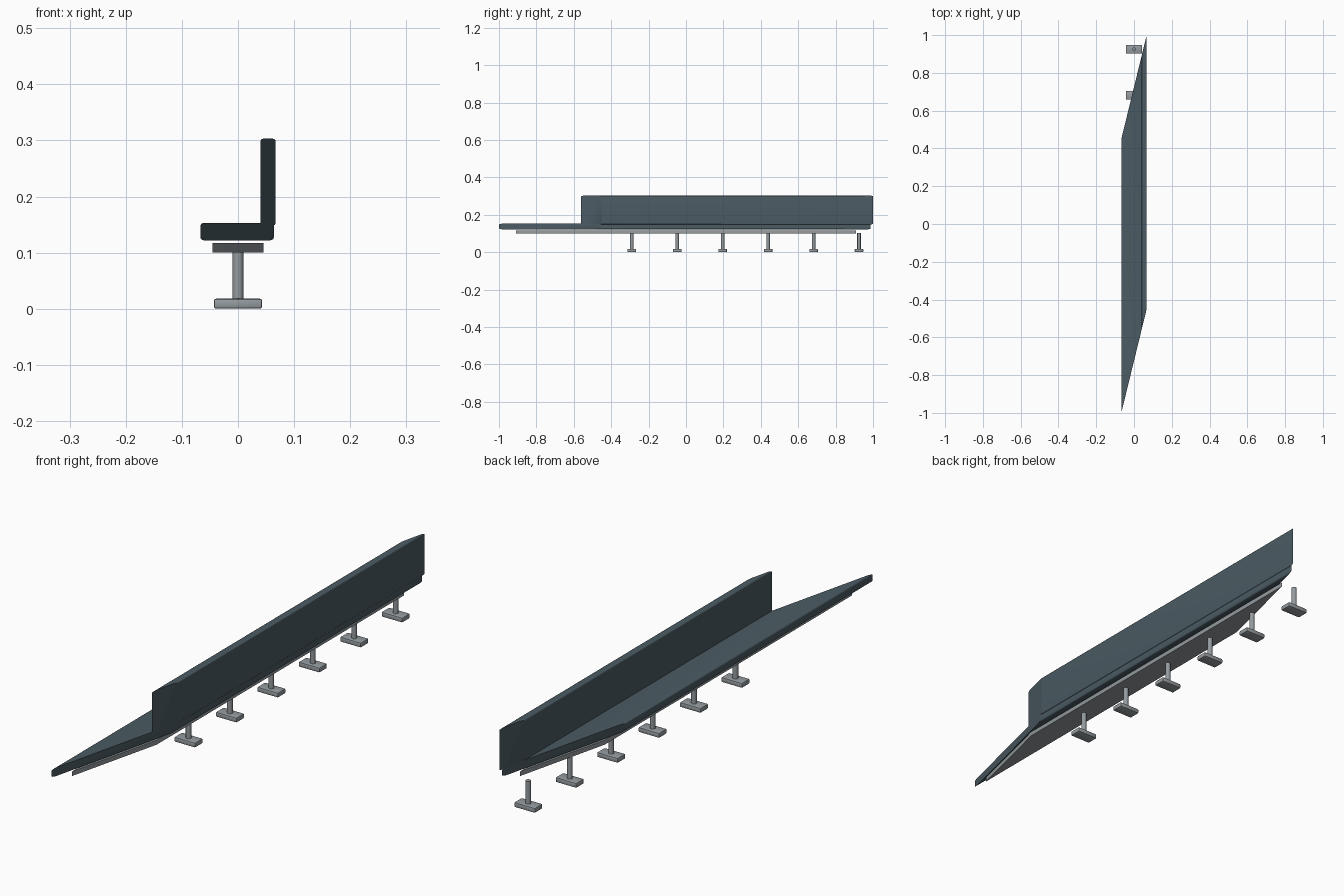
import bpy, bmesh

if "Cube" in bpy.data.objects:
    bpy.data.objects.remove(bpy.data.objects["Cube"])

SHEAR = 4.1  # end cut: y shift per unit of x


def material(name, color):
    m = bpy.data.materials.new(name)
    m.diffuse_color = (*color, 1)
    m.use_nodes = True
    m.node_tree.nodes["Principled BSDF"].inputs["Base Color"].default_value = m.diffuse_color
    return m


upholstery = material("slate_upholstery", (0.07, 0.105, 0.125))
metal = material("grey_metal", (0.30, 0.33, 0.35))


def finish(name, bm, mat):
    bmesh.ops.recalc_face_normals(bm, faces=bm.faces)
    me = bpy.data.meshes.new(name)
    bm.to_mesh(me)
    bm.free()
    ob = bpy.data.objects.new(name, me)
    bpy.context.collection.objects.link(ob)
    me.materials.append(mat)
    bpy.context.view_layer.objects.active = ob
    ob.select_set(True)
    bpy.ops.object.shade_smooth_by_angle()
    ob.select_set(False)
    return ob


def box(x, y, z, shear=0):
    bm = bmesh.new()
    bmesh.ops.create_cube(bm, size=1)
    for v in bm.verts:
        px, py, pz = (r[0] if c < 0 else r[1] for r, c in zip((x, y, z), v.co))
        v.co = (px, py + shear * px, pz)
    return bm


def round_edges(bm, axis, radius):
    # round only the edges running along the given axis
    others = [i for i in range(3) if i != axis]
    edges = [e for e in bm.edges
             if abs((e.verts[0].co - e.verts[1].co)[others[1]]) < 1e-6
             and abs((e.verts[0].co - e.verts[1].co)[others[0]]) < 1e-6]
    bmesh.ops.bevel(bm, geom=edges, offset=radius, segments=4,
                    profile=0.5, affect='EDGES')


def slanted_bar(name, x, z, radius, mat):
    # long bar whose two ends are cut on the same slant
    bm = box(x, (-0.725, 0.725), z)
    if radius:
        round_edges(bm, 1, radius)
    for v in bm.verts:
        v.co.y += SHEAR * v.co.x
    return finish(name, bm, mat)


# Seat, backrest and support plate
slanted_bar("seat", (-0.067, 0.064), (0.122, 0.153), 0.006, upholstery)
slanted_bar("backrest", (0.040, 0.067), (0.148, 0.303), 0.005, upholstery)
slanted_bar("support_plate", (-0.045, 0.045), (0.10, 0.117), 0, metal)

# Row of pedestal legs: round post on a flat rounded foot
for i in range(6):
    y = -0.29 + 0.243 * i
    foot = box((-0.043, 0.043), (y - 0.023, y + 0.023), (0.002, 0.018))
    for v in foot.verts:
        v.co.z = 0 if v.co.z < 0.01 else 0.018
    bmesh.ops.bevel(foot, geom=foot.edges[:], offset=0.004, segments=2,
                    profile=0.5, affect='EDGES')
    finish(f"foot_{i + 1}", foot, metal)

    post = bmesh.new()
    bmesh.ops.create_cone(post, cap_ends=True, segments=24,
                          radius1=0.0095, radius2=0.0095, depth=0.09)
    bmesh.ops.translate(post, verts=post.verts, vec=(0, y, 0.057))
    finish(f"post_{i + 1}", post, metal)
